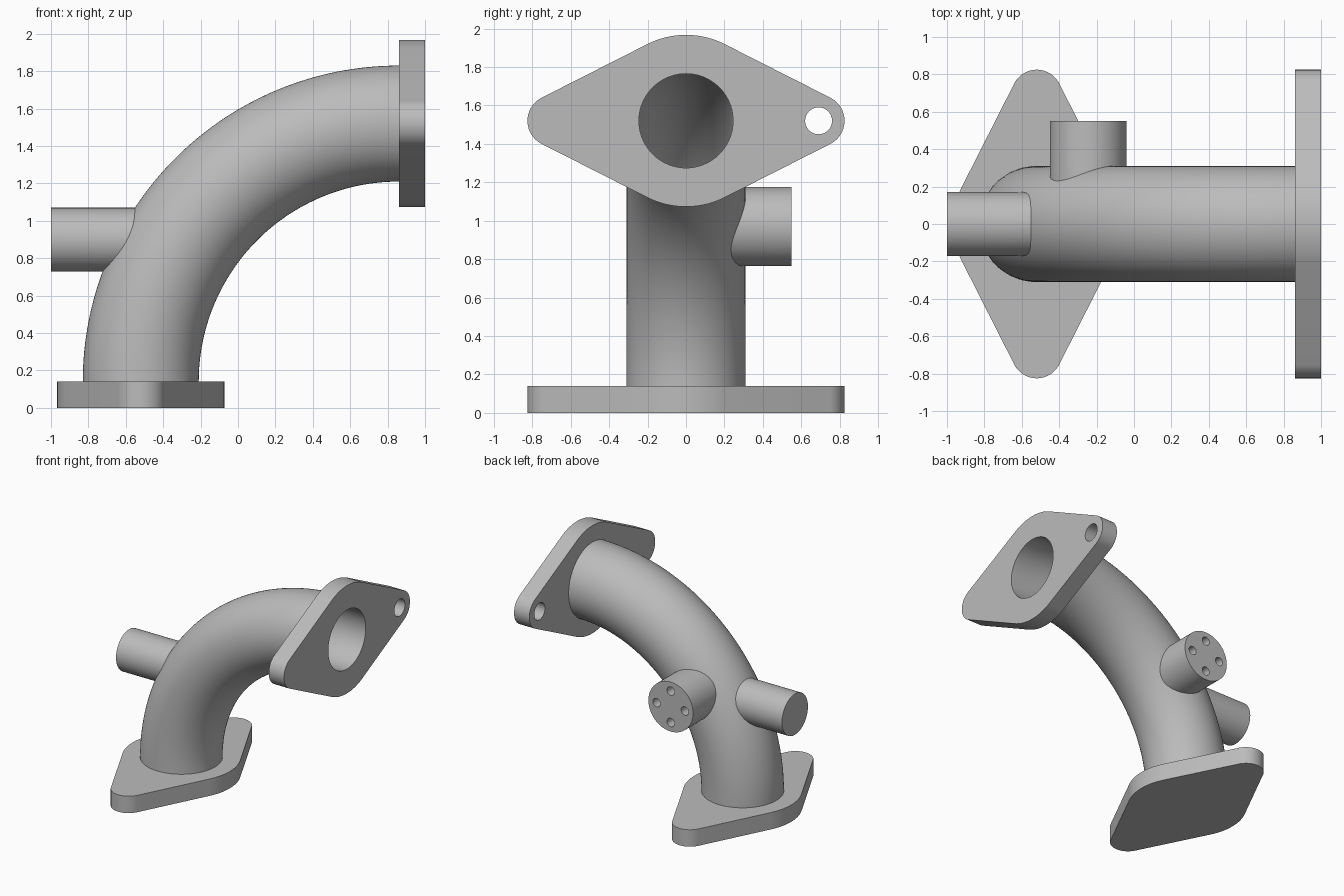
import bpy, bmesh
from math import sin, cos, pi, acos
from mathutils import Vector

cube = bpy.data.objects.get("Cube")
if cube:
    bpy.data.objects.remove(cube, do_unlink=True)

PIPE_R, BORE_R, BEND_R = 0.31, 0.245, 1.38
FLANGE_T = 0.14
BEND_C = Vector((0.86, 0, 0.14))           # centre of the elbow arc
FOOT_X, MOUTH_Z = BEND_C.x - BEND_R, BEND_C.z + BEND_R

gray = bpy.data.materials.new("cast_gray")
gray.use_nodes = True
gray.diffuse_color = (0.5, 0.5, 0.5, 1)
gray.node_tree.nodes["Principled BSDF"].inputs["Base Color"].default_value = (0.5, 0.5, 0.5, 1)


def make(name, bm):
    bmesh.ops.recalc_face_normals(bm, faces=bm.faces)
    mesh = bpy.data.meshes.new(name)
    bm.to_mesh(mesh)
    bm.free()
    mesh.materials.append(gray)
    obj = bpy.data.objects.new(name, mesh)
    bpy.context.collection.objects.link(obj)
    return obj


def cylinder(name, start, end, radius, segments=64):
    start, end = Vector(start), Vector(end)
    axis = end - start
    bm = bmesh.new()
    bmesh.ops.create_cone(bm, cap_ends=True, segments=segments, radius1=radius,
                          radius2=radius, depth=axis.length)
    turn = axis.to_track_quat('Z', 'Y').to_matrix()
    for v in bm.verts:
        v.co = turn @ v.co + (start + end) / 2
    return make(name, bm)


def elbow(name, radius, foot_extra=0.0, mouth_extra=0.0, steps=64, sides=80):
    """Solid quarter bend, with optional straight extensions at both ends."""
    stations = [(pi / 2 * i / steps, 0) for i in range(steps + 1)]
    if foot_extra:
        stations.insert(0, (0, -foot_extra))
    if mouth_extra:
        stations.append((pi / 2, mouth_extra))
    bm = bmesh.new()
    rings = []
    for a, shift in stations:
        radial, along = Vector((-cos(a), 0, sin(a))), Vector((sin(a), 0, cos(a)))
        centre = BEND_C + radial * BEND_R + along * shift
        rings.append([bm.verts.new(centre + radius * (radial * cos(t) + Vector((0, sin(t), 0))))
                      for t in (2 * pi * k / sides for k in range(sides))])
    for r0, r1 in zip(rings, rings[1:]):
        for k in range(sides):
            n = (k + 1) % sides
            bm.faces.new((r0[k], r0[n], r1[n], r1[k]))
    bm.faces.new(rings[0])
    bm.faces.new(rings[-1])
    return make(name, bm)


def flange(name, place, body_r=0.447, ear_r=0.135, ear_y=0.69, steps=24):
    """Two-eared plate: tangent outline around a big circle and two small ones."""
    phi = acos((body_r - ear_r) / ear_y)
    arcs = [(ear_y, ear_r, -phi, phi), (0, body_r, phi, pi - phi),
            (-ear_y, ear_r, pi - phi, pi + phi), (0, body_r, pi + phi, 2 * pi - phi)]
    outline = [(c + r * cos(a + (b - a) * i / steps), r * sin(a + (b - a) * i / steps))
               for c, r, a, b in arcs for i in range(steps + 1)]
    # neighbouring arcs share no points, the gaps become the straight sides
    bm = bmesh.new()
    low = [bm.verts.new(place(u, v, 0)) for u, v in outline]
    high = [bm.verts.new(place(u, v, FLANGE_T)) for u, v in outline]
    bm.faces.new(low)
    bm.faces.new(high)
    for k in range(len(low)):
        n = (k + 1) % len(low)
        bm.faces.new((low[k], low[n], high[n], high[k]))
    obj = make(name, bm)
    holes = [cylinder("bolt_cutter", place(s * ear_y, 0, -0.05),
                      place(s * ear_y, 0, FLANGE_T + 0.05), 0.07, 40) for s in (-1, 1)]
    return obj, holes


def cut(obj, cutters):
    bpy.ops.object.select_all(action='DESELECT')
    obj.select_set(True)
    bpy.context.view_layer.objects.active = obj
    for c in cutters:
        mod = obj.modifiers.new("cut", 'BOOLEAN')
        mod.operation, mod.solver, mod.object = 'DIFFERENCE', 'EXACT', c
        bpy.ops.object.modifier_apply(modifier=mod.name)
    bpy.ops.object.shade_smooth_by_angle(angle=0.6)


# Cutters for the curved bore, the side port and the four boss holes
bore = elbow("bore_cutter", BORE_R, 0.09, 0.2)
port_bore = cylinder("port_cutter", (-1.05, 0, 0.9), (-0.35, 0, 0.9), 0.105, 48)
BOSS_X, BOSS_Z = -0.245, 0.97
boss_holes = [cylinder("boss_cutter", (BOSS_X + dx, 0.6, BOSS_Z + dz),
                       (BOSS_X + dx, 0.02, BOSS_Z + dz), 0.035, 24)
              for dx, dz in ((0.13, 0), (-0.13, 0), (0, 0.13), (0, -0.13))]

# Curved main pipe
pipe = elbow("curved_pipe", PIPE_R)
cut(pipe, [bore, port_bore] + boss_holes)

# Side port tube and rear boss, trimmed where they meet the bore
port = cylinder("side_port", (-1, 0, 0.9), (-0.35, 0, 0.9), 0.17)
cut(port, [port_bore, bore])
boss = cylinder("rear_boss", (BOSS_X, 0.55, BOSS_Z), (BOSS_X, 0.05, BOSS_Z), 0.205)
cut(boss, boss_holes + [bore])

# Closed base flange and open mouth flange
base, base_holes = flange("base_flange", lambda u, v, h: Vector((FOOT_X + v, u, h)))
cut(base, base_holes)
mouth, mouth_holes = flange("mouth_flange", lambda u, v, h: Vector((BEND_C.x + h, u, MOUTH_Z + v)))
cut(mouth, mouth_holes + [bore])

for c in [bore, port_bore] + boss_holes + base_holes + mouth_holes:
    bpy.data.objects.remove(c, do_unlink=True)
